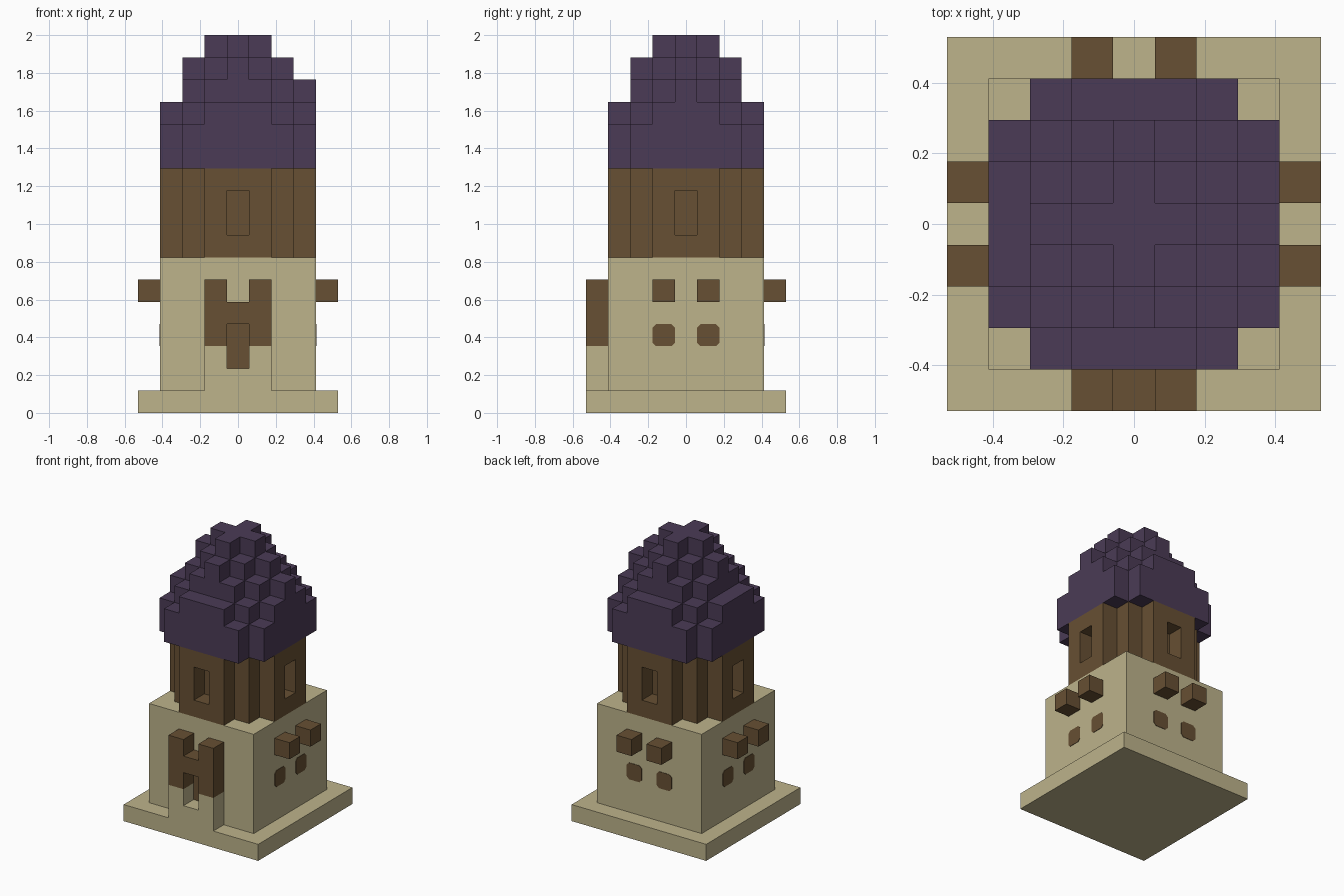
import bpy
import bmesh
from mathutils import Vector, Matrix

cube = bpy.data.objects.get("Cube")
if cube:
    bpy.data.objects.remove(cube, do_unlink=True)

U = 2 / 17  # block size: the tower is 17 blocks tall


def material(name, rgb):
    m = bpy.data.materials.new(name)
    m.use_nodes = True
    m.diffuse_color = (*rgb, 1)
    m.node_tree.nodes["Principled BSDF"].inputs["Base Color"].default_value = (*rgb, 1)
    return m


SAND = material("sandstone", (0.509, 0.451, 0.258))
WOOD = material("brown wood", (0.136, 0.080, 0.033))
ROOF = material("purple roof", (0.070, 0.044, 0.093))


def finish(name, bm, mat):
    mesh = bpy.data.meshes.new(name)
    bm.to_mesh(mesh)
    bm.free()
    mesh.materials.append(mat)
    obj = bpy.data.objects.new(name, mesh)
    bpy.context.collection.objects.link(obj)
    return obj


def blocks(name, cells, mat):
    """Outer skin of a set of unit blocks, with flat areas merged."""
    cells = set(cells)
    bm = bmesh.new()
    for c in cells:
        centre = Vector(c) + Vector((0, 0, 0.5))
        for axis in range(3):
            for sign in (-1, 1):
                step = [0, 0, 0]
                step[axis] = sign
                if tuple(a + b for a, b in zip(c, step)) in cells:
                    continue
                n = Vector(step)
                u = Vector((n.y, n.z, n.x))
                v = n.cross(u)
                corners = [(-1, -1), (1, -1), (1, 1), (-1, 1)]
                bm.faces.new([bm.verts.new((centre + (n + u * a + v * b) / 2) * U)
                              for a, b in corners])
    bmesh.ops.remove_doubles(bm, verts=bm.verts, dist=0.001)
    bmesh.ops.dissolve_limit(bm, angle_limit=0.01, verts=bm.verts, edges=bm.edges)
    return finish(name, bm, mat)


def layer(test, z0, z1, r=4):
    """Blocks between two heights whose plan position passes the test."""
    span = range(-r, r + 1)
    return [(x, y, z) for x in span for y in span for z in range(z0, z1) if test(x, y)]


def square(r):
    return lambda x, y: max(abs(x), abs(y)) <= r


def rounded(r, total):
    return lambda x, y: max(abs(x), abs(y)) <= r and abs(x) + abs(y) <= total


# Plinth and lower storey
blocks("base_slab", layer(square(4), 0, 1), SAND)
blocks("lower_storey", layer(square(3), 1, 7), SAND)

# Round upper storey with a recessed window on each side
windows = {(x, y, z) for x, y in ((0, 3), (0, -3), (3, 0), (-3, 0)) for z in (8, 9)}
blocks("upper_storey", set(layer(rounded(3, 4), 7, 11)) - windows, WOOD)

# Stepped dome, with one taller block on the +x side
dome = layer(rounded(3, 5), 11, 13)
dome += layer(lambda x, y: square(2)(x, y) or rounded(3, 4)(x, y), 13, 14)
dome += layer(rounded(2, 3), 14, 15) + [(3, 0, 14)]
dome += layer(rounded(2, 2), 15, 16)
dome += layer(rounded(1, 1), 16, 17)
blocks("dome_roof", dome, ROOF)

# Front porch: stone feet and sill, wooden posts and lintel
blocks("porch_feet", [(x, -4, z) for x in (-1, 1) for z in (1, 2)] + [(0, -4, 1)], SAND)
blocks("porch_frame", [(x, -4, z) for x in (-1, 1) for z in (3, 4, 5)] + [(0, -4, 4)], WOOD)


def plate(name, side, along, z0, z1, chamfer):
    """Thin painted panel on a wall; side is a quarter turn from the front."""
    w, h, c = U / 2, (z1 - z0) * U / 2, chamfer
    pts = []
    for sx, sz in ((-1, -1), (1, -1), (1, 1), (-1, 1)):
        pair = [(sx * w, sz * (h - c)), (sx * (w - c), sz * h)]
        pts += pair if sx * sz > 0 else pair[::-1]
    if not c:
        pts = pts[::2]
    bm = bmesh.new()
    z = (z0 + z1) * U / 2
    face = bm.faces.new([bm.verts.new((along * U + a, -3.5 * U, z + b)) for a, b in pts])
    out = bmesh.ops.extrude_face_region(bm, geom=[face])["geom"]
    moved = [g for g in out if isinstance(g, bmesh.types.BMVert)]
    bmesh.ops.translate(bm, verts=moved, vec=(0, -0.003, 0))
    bmesh.ops.rotate(bm, verts=bm.verts, matrix=Matrix.Rotation(side * 1.5707963, 3, "Z"))
    bmesh.ops.recalc_face_normals(bm, faces=bm.faces)
    finish(name, bm, WOOD)


plate("door", 0, 0, 2, 4, 0)

# Small windows and beam ends on the two sides and the back
for side, label in ((1, "left"), (2, "back"), (3, "right")):
    for along in (-1, 1):
        tag = f"{label}_{'a' if along < 0 else 'b'}"
        plate(f"small_window_{tag}", side, along, 3, 4, 0.018)
        cell = {1: (4, along, 5), 2: (along, 4, 5), 3: (-4, along, 5)}[side]
        blocks(f"beam_end_{tag}", [cell], WOOD)
